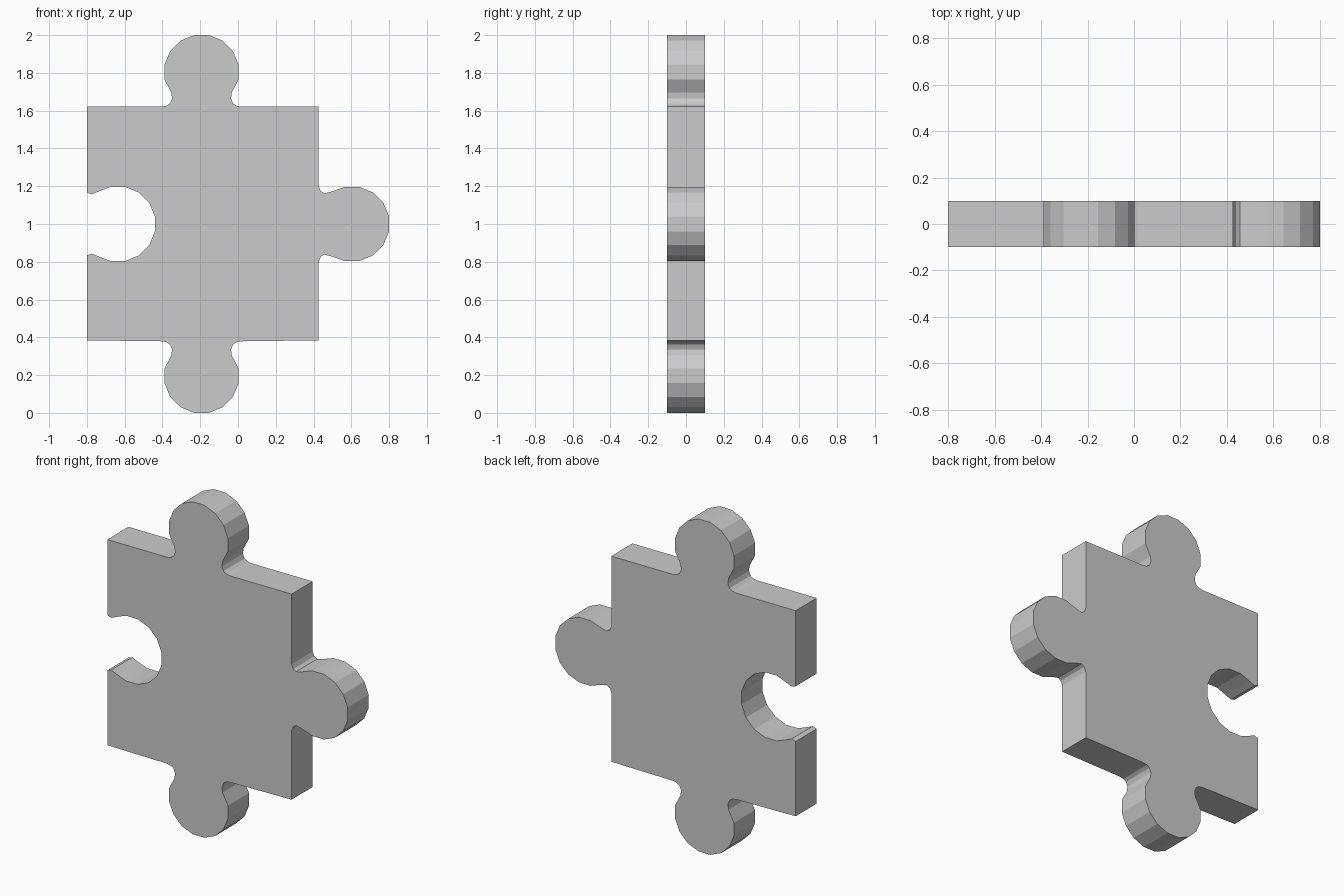
import bpy, bmesh
from math import cos, sin, radians

if "Cube" in bpy.data.objects:
    bpy.data.objects.remove(bpy.data.objects["Cube"])

L, R, B, T = -0.80, 0.427, 0.384, 1.621   # square body edges
RAD = 0.2                                  # 16-sided round tab


def tab(cx, cz, turn, neck):
    """Clockwise outline of a round tab; neck = (sideways, outward) points from body to head."""
    half = neck + [(RAD * cos(radians(a)), RAD * sin(radians(a)))
                   for a in (-11.25, 11.25, 33.75, 56.25, 78.75)]
    pts = [(-s, o) for s, o in half] + half[::-1]
    c, s = cos(radians(turn)), sin(radians(turn))
    return [(cx + x * c + z * s, cz - x * s + z * c) for x, z in pts]


# neck curves
z0 = T - 1.804
neck_v = [(0.21, z0), (0.185, -0.178), (0.167, -0.166), (0.156, -0.14), (0.160, -0.108)]
neck_h = [(0.20, -0.177), (0.174, -0.166), (0.162, -0.147), (0.171, -0.11)]
neck_hole = [(0.166, -0.164), (0.157, -0.138), (0.172, -0.103)]

# outline: three tabs outward, one matching socket on the left
outline = [(L, T)] + tab(-0.193, 1.804, 0, neck_v)
outline += [(R, T)] + tab(0.604, 1.0, 90, neck_h)
outline += [(R, B)] + tab(-0.193, 0.196, 180, neck_v)
outline += [(L, B)] + tab(-0.636, 1.0, 90, neck_hole)[::-1]

# extrude the outline into a flat slab
bm = bmesh.new()
face = bm.faces.new([bm.verts.new((x, -0.1, z)) for x, z in outline])
ext = bmesh.ops.extrude_face_region(bm, geom=[face], use_keep_orig=True)
bmesh.ops.translate(bm, vec=(0, 0.2, 0),
                    verts=[g for g in ext["geom"] if isinstance(g, bmesh.types.BMVert)])
bmesh.ops.recalc_face_normals(bm, faces=bm.faces)
low = min(v.co.z for v in bm.verts)
bmesh.ops.translate(bm, vec=(0, 0, -low), verts=bm.verts)
mesh = bpy.data.meshes.new("puzzle_piece")
bm.to_mesh(mesh)
bm.free()
bpy.context.collection.objects.link(bpy.data.objects.new("puzzle_piece", mesh))
